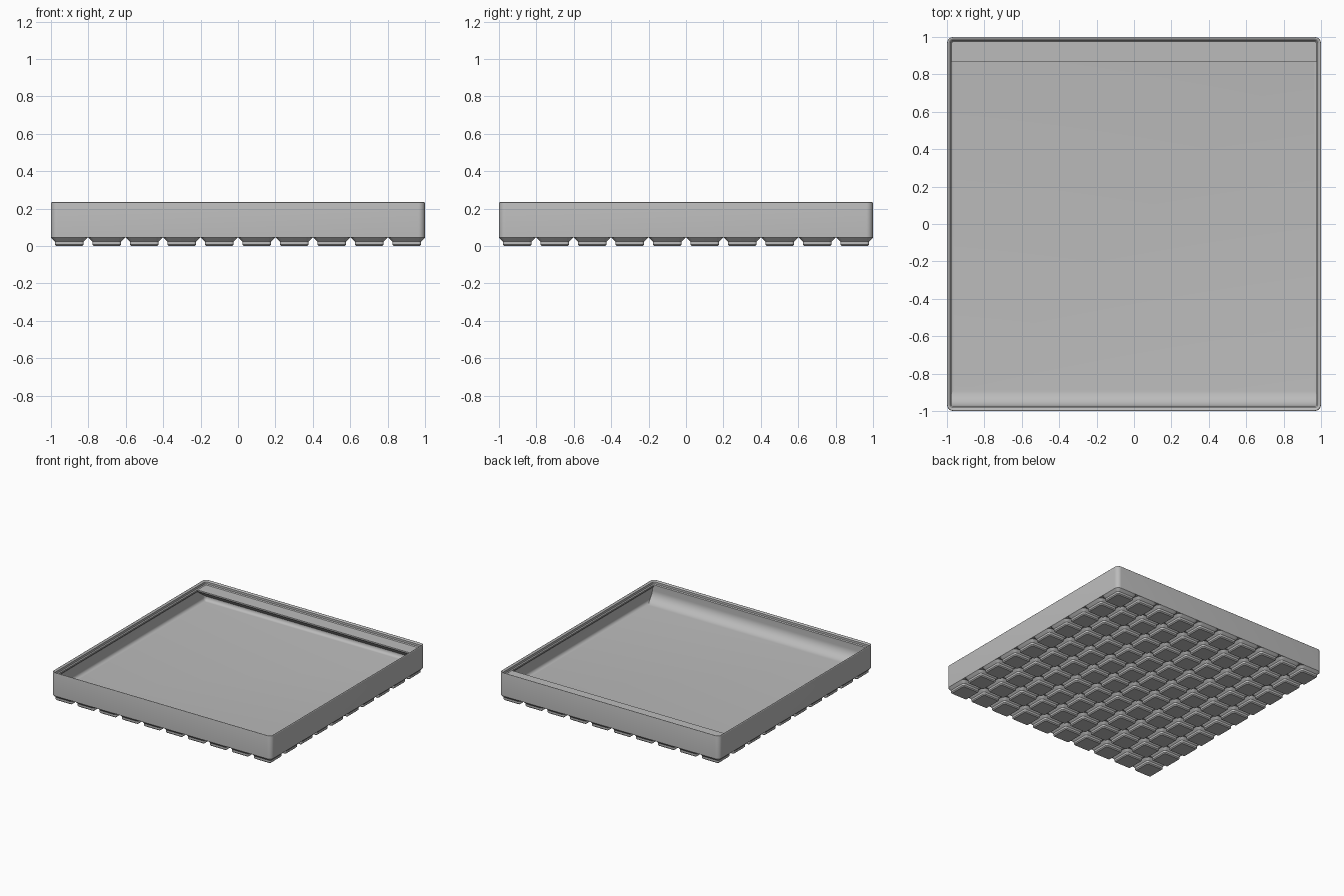
import bpy, bmesh, math

cube = bpy.data.objects.get("Cube")
if cube:
    bpy.data.objects.remove(cube)

W = 209.5          # body width in millimetres
S = 2 / W          # millimetres to scene units
H = W / 2
PITCH, CELLS = 21, 10

grey = bpy.data.materials.new("plain_grey")
grey.use_nodes = True
grey.diffuse_color = (0.5, 0.5, 0.5, 1)
grey.node_tree.nodes["Principled BSDF"].inputs["Base Color"].default_value = (0.5, 0.5, 0.5, 1)


def finish(bm, name, angle=30):
    bmesh.ops.recalc_face_normals(bm, faces=bm.faces)
    bmesh.ops.scale(bm, vec=(S, S, S), verts=bm.verts)
    mesh = bpy.data.meshes.new(name)
    bm.to_mesh(mesh)
    bm.free()
    mesh.materials.append(grey)
    obj = bpy.data.objects.new(name, mesh)
    bpy.context.collection.objects.link(obj)
    bpy.ops.object.select_all(action="DESELECT")
    obj.select_set(True)
    bpy.context.view_layer.objects.active = obj
    bpy.ops.object.shade_smooth_by_angle(angle=math.radians(angle))
    return obj


def rounded_ring(bm, half, radius, z, steps):
    """One rounded-square loop of vertices."""
    ring = []
    for quarter in range(4):
        base = math.pi / 4 + quarter * math.pi / 2
        cx = math.copysign(half - radius, math.cos(base))
        cy = math.copysign(half - radius, math.sin(base))
        for i in range(steps + 1):
            a = (quarter + i / steps) * math.pi / 2
            ring.append(bm.verts.new((cx + radius * math.cos(a), cy + radius * math.sin(a), z)))
    return ring


def loft(half, profile, corner, least, name, steps):
    """Sweep an (inset, height) profile round a rounded square and cap both ends."""
    bm = bmesh.new()
    rings = [rounded_ring(bm, half - d, max(corner - d, least), z, steps) for d, z in profile]
    for a, b in zip(rings, rings[1:]):
        for i in range(len(a)):
            j = (i + 1) % len(a)
            bm.faces.new((a[i], a[j], b[j], b[i]))
    bm.faces.new(rings[0][::-1])
    bm.faces.new(rings[-1])
    return finish(bm, name)


def extrude_x(points, half, name):
    """Extrude a (y, z) section along x."""
    bm = bmesh.new()
    face = bm.faces.new([bm.verts.new((-half, y, z)) for y, z in points])
    out = bmesh.ops.extrude_face_region(bm, geom=[face])["geom"]
    bmesh.ops.translate(bm, vec=(2 * half, 0, 0),
                        verts=[v for v in out if isinstance(v, bmesh.types.BMVert)])
    return finish(bm, name, 20)


def arc(cx, cz, r, start, end, n):
    return [(cx + r * math.cos(math.radians(start + (end - start) * i / n)),
             cz + r * math.sin(math.radians(start + (end - start) * i / n))) for i in range(n + 1)]


WALL, LIP, FLOOR, RIM = 0.95, 2.6, 7, 21

# Tray body: outer wall, rounded rim, stepped stacking lip, wall, floor fillet
profile = [(0, 4.75)]
profile += arc(0.6, RIM + 2.95, 0.6, 180, 45, 5)
profile += [(1.9, RIM + 2.5), (1.9, RIM + 0.7), (LIP, RIM), (LIP, RIM - 1.2),
            (WALL, RIM - 1.2 - (LIP - WALL))]
profile += arc(WALL + 2.8, FLOOR + 2.8, 2.8, 180, 270, 6)
loft(H, profile, 3.75, 0.1, "tray_body", 8)

# Feet: one stepped pad repeated over the grid
foot = loft(PITCH / 2 - 0.25, [(2.95, 0), (2.15, 0.8), (2.15, 2.6), (0, 4.75)],
            3.75, 0.8, "base_feet", 5)
start = -PITCH * (CELLS - 1) / 2 * S
foot.location = (start, start, 0)
for axis in range(2):
    mod = foot.modifiers.new("grid", "ARRAY")
    mod.count = CELLS
    mod.use_relative_offset = False
    mod.use_constant_offset = True
    step = [0, 0, 0]
    step[axis] = PITCH * S
    mod.constant_offset_displace = step

# Label shelf along the back, sloping underneath
DEPTH, BACK = 14.05, 1.35
drop = (DEPTH - BACK) * math.tan(math.radians(36))
extrude_x([(H - BACK, RIM), (H - DEPTH, RIM), (H - DEPTH, RIM - 1.2),
           (H - BACK, RIM - 1.2 - drop)], H - 0.9, "label_shelf")

# Curved scoop along the front
R = 9.1
scoop = arc(LIP + R, FLOOR + R, R, 180, 270, 16)
section = [(BACK, FLOOR - 0.5), (BACK, RIM - 1.2), (LIP, RIM - 1.2)] + scoop
section.append((LIP + R, FLOOR - 0.5))
extrude_x([(d - H, z) for d, z in section], H - 0.9, "front_scoop")
